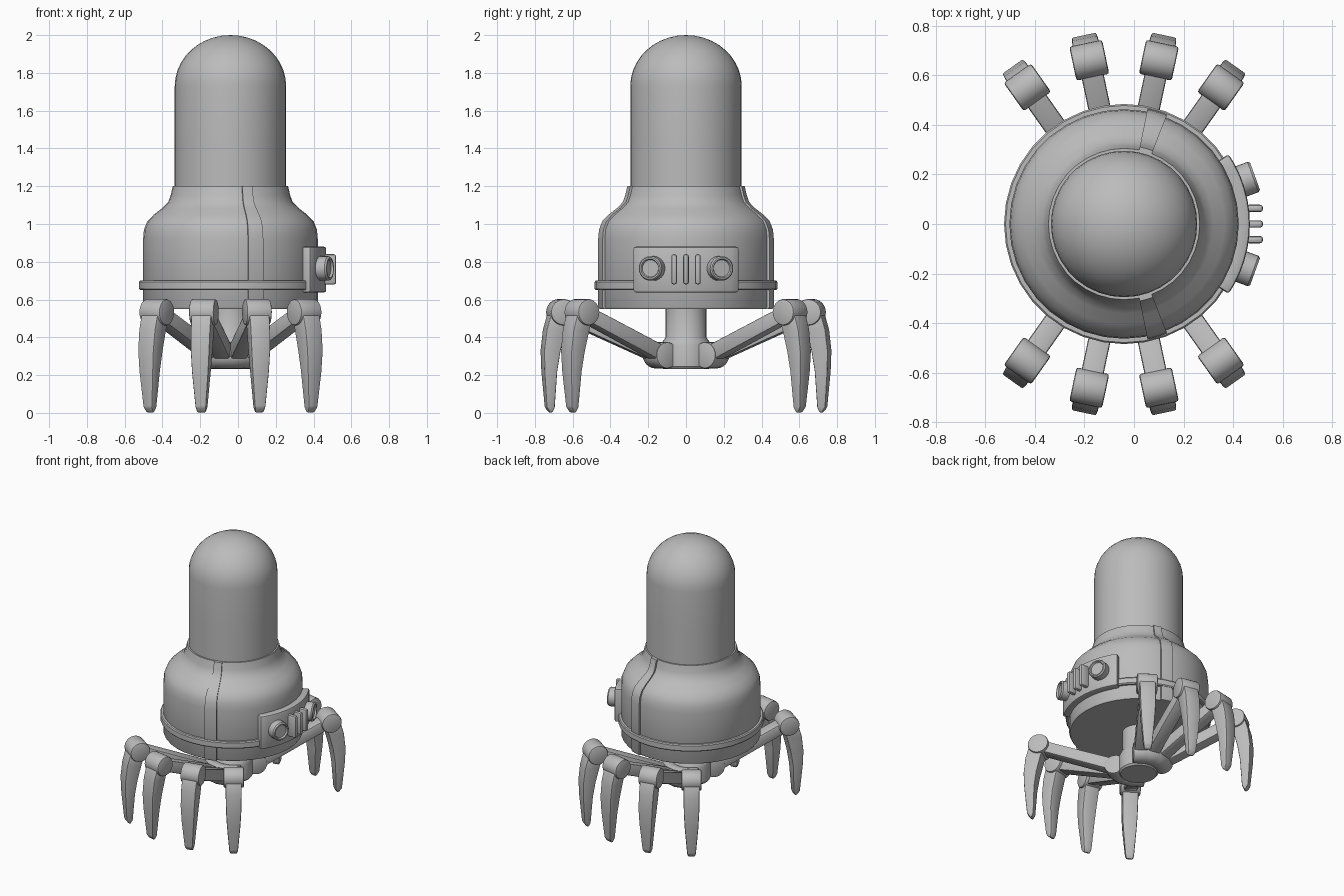
import bpy, bmesh, math
from mathutils import Matrix, Vector

if "Cube" in bpy.data.objects:
    bpy.data.objects.remove(bpy.data.objects["Cube"])

CX = -0.04  # x of the body axis
R = math.radians

mat = bpy.data.materials.new("plain grey")
mat.diffuse_color = (0.5, 0.5, 0.5, 1)
mat.use_nodes = True
mat.node_tree.nodes["Principled BSDF"].inputs["Base Color"].default_value = mat.diffuse_color


def finish(bm, name, bevel=0.0, angle=0.0, segs=2, xf=None, smooth=35):
    """Clean, bevel, place on the body axis and shade a part."""
    bmesh.ops.remove_doubles(bm, verts=bm.verts, dist=1e-5)
    bmesh.ops.recalc_face_normals(bm, faces=bm.faces)
    if bevel:
        edges = [e for e in bm.edges if e.is_manifold and e.calc_face_angle(0) > R(30)]
        bmesh.ops.bevel(bm, geom=edges, offset=bevel, segments=segs, profile=0.5,
                        affect='EDGES', clamp_overlap=True)
    if xf:
        bm.transform(xf)
    me = bpy.data.meshes.new(name)
    bm.to_mesh(me)
    bm.free()
    me.materials.append(mat)
    ob = bpy.data.objects.new(name, me)
    bpy.context.collection.objects.link(ob)
    ob.location.x = CX
    ob.rotation_euler.z = R(angle)
    bpy.ops.object.select_all(action='DESELECT')
    ob.select_set(True)
    bpy.context.view_layer.objects.active = ob
    bpy.ops.object.shade_smooth_by_angle(angle=R(smooth))
    return ob


def sweep(profile, n=36, a0=0, a1=360, closed=False):
    """Turn a (radius, height) profile about z; part turns get end caps."""
    bm = bmesh.new()
    full = a1 - a0 == 360
    rings = []
    for i in range(n + (0 if full else 1)):
        a = R(a0 + (a1 - a0) * i / n)
        rings.append([bm.verts.new((r * math.cos(a), r * math.sin(a), z)) for r, z in profile])
    m = len(profile)
    for i in range(n):
        p, q = rings[i], rings[(i + 1) % len(rings)]
        for j in range(m if closed else m - 1):
            k = (j + 1) % m
            if not closed and profile[j][0] == 0:
                bm.faces.new((p[j], q[k], p[k]))
            elif not closed and profile[k][0] == 0:
                bm.faces.new((p[j], q[j], p[k]))
            else:
                bm.faces.new((p[j], q[j], q[k], p[k]))
    if not full:
        bm.faces.new(rings[0])
        bm.faces.new(rings[-1])
    loose = [v for v in bm.verts if not v.link_faces]
    bmesh.ops.delete(bm, geom=loose, context='VERTS')
    return bm


def loft(sections):
    """Four-sided limb: (inner r, inner z, outer r, outer z, half width)."""
    bm = bmesh.new()
    rows = [[bm.verts.new(c) for c in ((a, -w, b), (a, w, b), (c, w, d), (c, -w, d))]
            for a, b, c, d, w in sections]
    for p, q in zip(rows, rows[1:]):
        for j in range(4):
            k = (j + 1) % 4
            bm.faces.new((p[j], p[k], q[k], q[j]))
    bm.faces.new(rows[0])
    bm.faces.new(rows[-1])
    return bm


def cross_cylinder(r, z, radius, width):
    """Hinge barrel lying across the leg."""
    bm = bmesh.new()
    bmesh.ops.create_cone(bm, cap_ends=True, segments=24, radius1=radius, radius2=radius,
                          depth=width)
    bm.transform(Matrix.Translation((r, 0, z)) @ Matrix.Rotation(R(90), 4, 'X'))
    return bm


# dome
dome = [(0, 1.15), (0.295, 1.15), (0.295, 1.45)]
dome += [(0.295 * math.cos(R(t)), 1.73 + 0.27 * math.sin(R(t))) for t in range(0, 90, 9)]
finish(sweep(dome + [(0, 2.0)]), "dome")

# flared body
wall = [(0.455, 0.55), (0.4625, 0.562), (0.4625, 0.92), (0.458, 0.97), (0.44, 1.015),
        (0.405, 1.05), (0.36, 1.085), (0.33, 1.115), (0.317, 1.15), (0.305, 1.2)]
finish(sweep([(0, 0.55)] + wall + [(0.29, 1.2), (0, 1.2)]), "body")

# raised seam strips, front and back
strip = [(r + 0.012, z) for r, z in wall] + [(r - 0.012, z) for r, z in reversed(wall)]
for name, a in (("front_strip", -78.5), ("back_strip", 68.5)):
    finish(sweep(strip, 3, a, a + 10, True), name)

# waist band
finish(sweep([(0.45, 0.65), (0.478, 0.65), (0.484, 0.657), (0.484, 0.693), (0.478, 0.70),
              (0.45, 0.70)], closed=True), "waist_band")

# control panel with knobs and slats on the right
finish(sweep([(0.44, 0.637), (0.507, 0.637), (0.507, 0.88), (0.44, 0.88)], 12, -33.8, 33.8, True),
       "side_panel", bevel=0.012)
knob = [(0, 0), (0.065, 0), (0.065, 0.058), (0.058, 0.067), (0.05, 0.067), (0.045, 0.055),
        (0, 0.055)]
for name, a in (("front_knob", -20), ("back_knob", 20)):
    finish(sweep(knob, 24), name, angle=a,
           xf=Matrix.Translation((0.495, 0, 0.765)) @ Matrix.Rotation(R(90), 4, 'Y'))
for i in (-1, 0, 1):
    bm = bmesh.new()
    bmesh.ops.create_cube(bm, size=1)
    bm.transform(Matrix.Translation((0.525, i * 0.063, 0.76)) @ Matrix.Diagonal((0.07, 0.03, 0.16, 1)))
    finish(bm, "panel_slat", bevel=0.012)

# centre column and hub
finish(sweep([(0, 0.56), (0.108, 0.56), (0.108, 0.40), (0.122, 0.38), (0.13, 0.36),
              (0.13, 0.245), (0.12, 0.233), (0, 0.233)], 32), "hub_column")

# eight legs, each built pointing along +x and turned into place
for a in (54.7, 78, 102, 125.3, -54.7, -78, -102, -125.3):
    finish(cross_cylinder(0.155, 0.305, 0.07, 0.10), "hip_joint", 0.008, a)
    finish(loft([(0.175, 0.268, 0.142, 0.346, 0.045), (0.68, 0.492, 0.65, 0.565, 0.045)]),
           "thigh", 0.01, a)
    finish(cross_cylinder(0.675, 0.533, 0.07, 0.135), "knee_joint", 0.01, a)
    finish(loft([(0.635, 0.52, 0.742, 0.52, 0.054), (0.66, 0.44, 0.765, 0.44, 0.053),
                 (0.688, 0.33, 0.778, 0.33, 0.051), (0.705, 0.22, 0.775, 0.22, 0.045),
                 (0.715, 0.03, 0.760, 0.03, 0.029), (0.727, 0.0, 0.742, 0.004, 0.022)]),
           "shin", 0.008, a)
